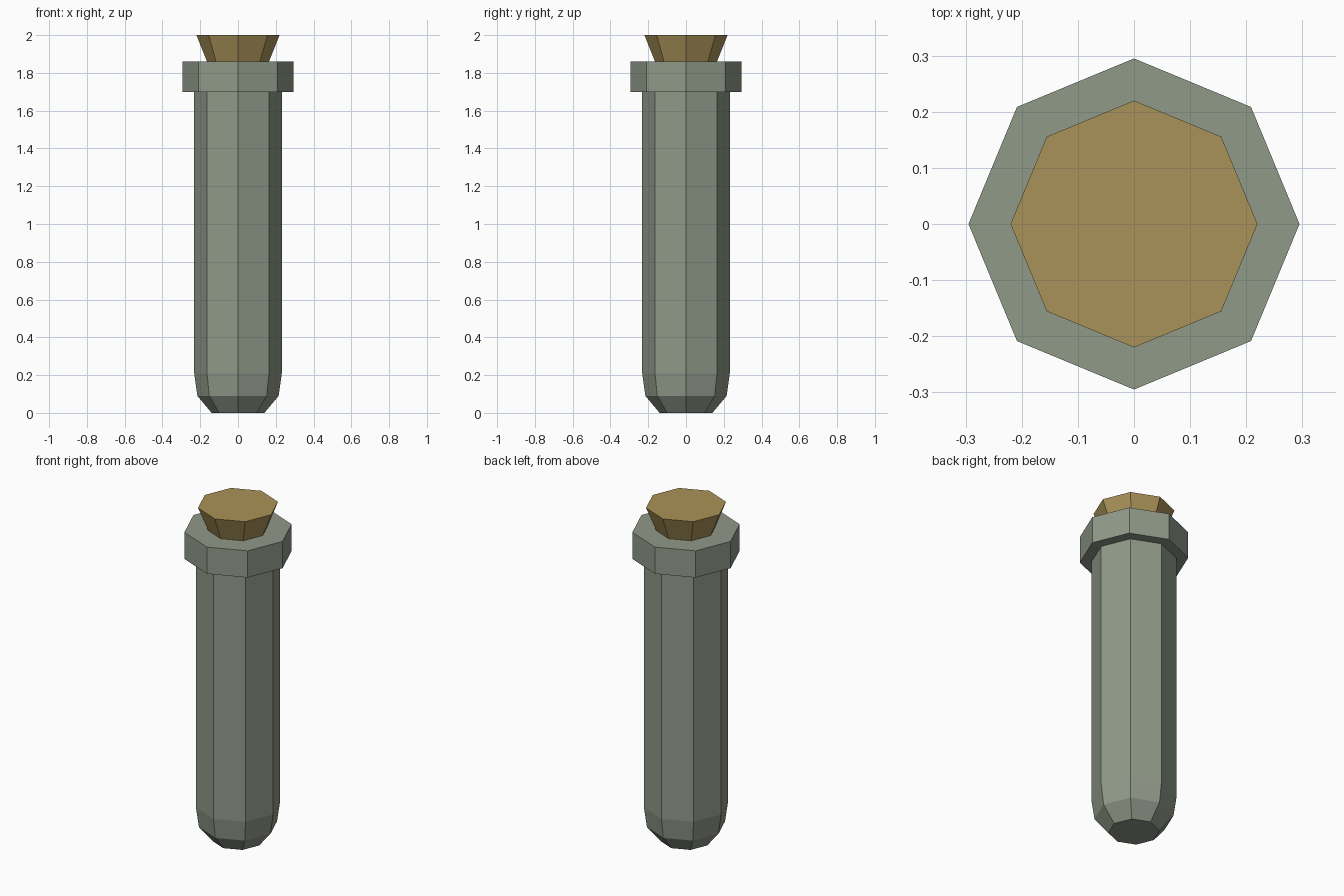
import bpy, bmesh
from math import cos, sin, pi

if "Cube" in bpy.data.objects:
    bpy.data.objects.remove(bpy.data.objects["Cube"])

SIDES = 8


def material(name, rgb):
    m = bpy.data.materials.new(name)
    m.diffuse_color = (*rgb, 1)
    m.use_nodes = True
    m.node_tree.nodes["Principled BSDF"].inputs["Base Color"].default_value = m.diffuse_color
    return m


def turned(name, profile, mat):
    """Closed eight-sided solid from (radius, z) rings, bottom to top."""
    bm = bmesh.new()
    rings = [[bm.verts.new((r * cos(2 * pi * i / SIDES), r * sin(2 * pi * i / SIDES), z))
              for i in range(SIDES)] for r, z in profile]
    for low, high in zip(rings, rings[1:]):
        for i in range(SIDES):
            j = (i + 1) % SIDES
            bm.faces.new((low[i], low[j], high[j], high[i]))
    bm.faces.new(rings[0][::-1])
    bm.faces.new(rings[-1])
    mesh = bpy.data.meshes.new(name)
    bm.to_mesh(mesh)
    bm.free()
    mesh.materials.append(mat)
    obj = bpy.data.objects.new(name, mesh)
    bpy.context.collection.objects.link(obj)
    return obj


glass = material("green_glass", (0.28, 0.32, 0.25))
cork = material("cork", (0.40, 0.29, 0.10))

# Tube with rounded bottom
turned("tube_body", [(0.14, 0), (0.215, 0.09), (0.232, 0.21), (0.232, 1.70)], glass)
# Thick collar around the mouth
turned("tube_lip", [(0.295, 1.70), (0.295, 1.86)], glass)
# Tapered stopper, pushed slightly into the mouth
turned("stopper", [(0.148, 1.82), (0.22, 2.0)], cork)
